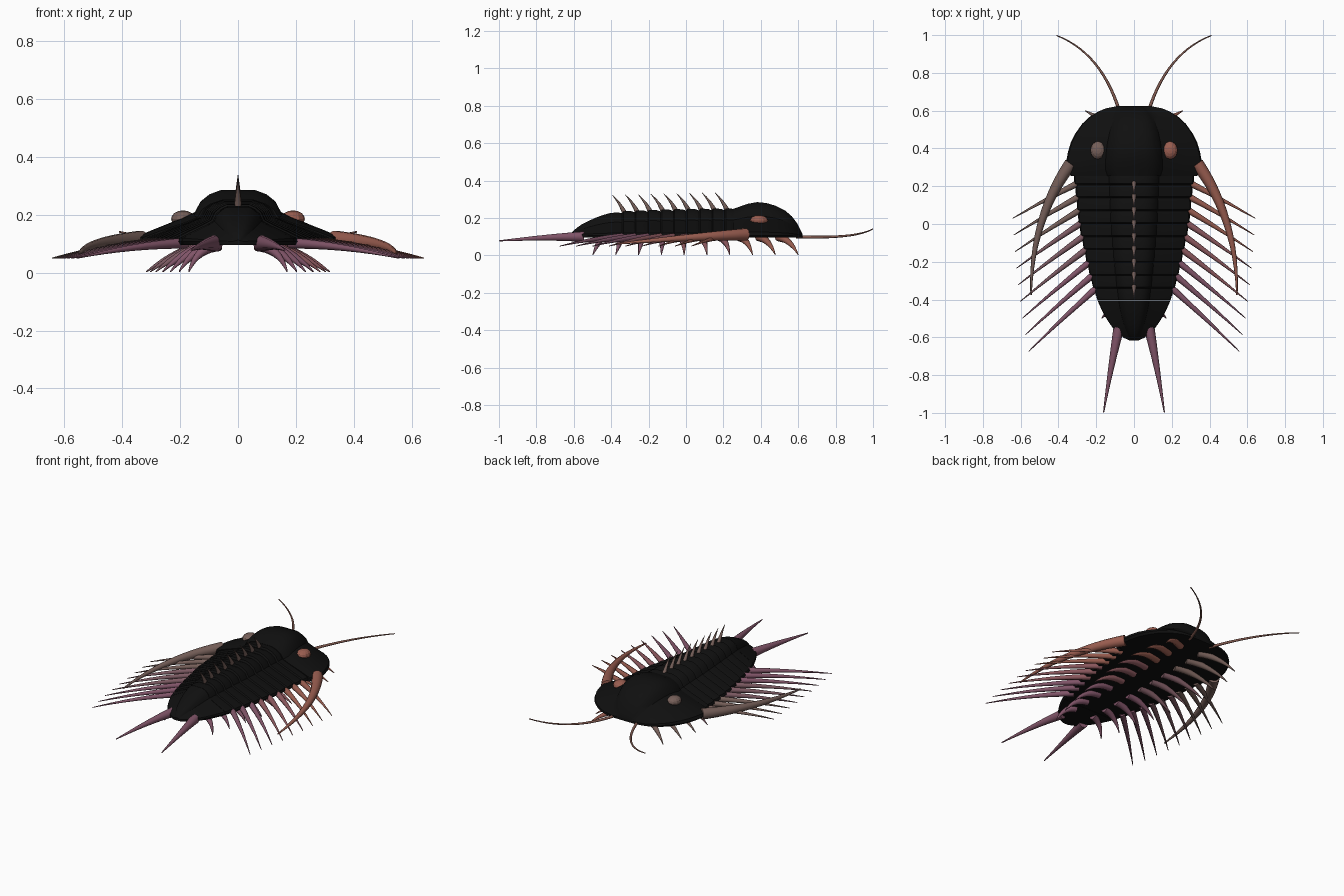
import bpy, bmesh, math
from mathutils import Vector

cube = bpy.data.objects.get("Cube")
if cube:
    bpy.data.objects.remove(cube, do_unlink=True)


def material(name, rgb):
    m = bpy.data.materials.new(name)
    m.use_nodes = True
    color = (*rgb, 1)
    m.diffuse_color = color
    m.node_tree.nodes["Principled BSDF"].inputs["Base Color"].default_value = color
    return m


def mix(a, b, t):
    return tuple(u + (v - u) * t for u, v in zip(a, b))


RED, GREY, MAUVE = (0.32, 0.11, 0.08), (0.18, 0.115, 0.1), (0.22, 0.09, 0.14)
shell_black = material("shell black", (0.005, 0.005, 0.005))
brown = material("brown", (0.24, 0.11, 0.085))
mauve = material("mauve", MAUVE)
# Limb colours fade from the head colour of each side to mauve at the tail
fade = {
    1: [material("clay red", RED), material("dusty rose", mix(RED, MAUVE, 0.55)), mauve],
    -1: [material("grey brown", GREY), material("dusty plum", mix(GREY, MAUVE, 0.55)), mauve],
}
SIDES = ((1, "left"), (-1, "right"))


def finish(bm, name, mat, smooth=None):
    bmesh.ops.recalc_face_normals(bm, faces=bm.faces)
    mesh = bpy.data.meshes.new(name)
    bm.to_mesh(mesh)
    bm.free()
    mesh.materials.append(mat)
    obj = bpy.data.objects.new(name, mesh)
    bpy.context.collection.objects.link(obj)
    if smooth:
        bpy.ops.object.select_all(action="DESELECT")
        obj.select_set(True)
        bpy.context.view_layer.objects.active = obj
        bpy.ops.object.shade_smooth_by_angle(angle=math.radians(smooth))
    return obj


def loft(bm, rings):
    loops = [[bm.verts.new(p) for p in ring] for ring in rings]
    n = len(loops[0])
    for a, b in zip(loops, loops[1:]):
        for i in range(n):
            j = (i + 1) % n
            bm.faces.new((a[i], a[j], b[j], b[i]))
    bm.faces.new(loops[0])
    bm.faces.new(loops[-1])


def spike(name, mat, start, bend, end, r0, r1=0.002, sides=8, steps=8, side=1, bulge=0.0):
    """Tapered tube along a bent path, mirrored when side is -1."""
    a, b, c = (Vector((p[0] * side, p[1], p[2])) for p in (start, bend, end))
    rings = []
    for k in range(steps + 1):
        t = k / steps
        centre = a * (1 - t) ** 2 + b * 2 * t * (1 - t) + c * t * t
        q = ((b - a) * (1 - t) + (c - b) * t).to_track_quat("Z", "Y")
        r = r0 + (r1 - r0) * t + bulge * r0 * math.sin(math.pi * t)
        rings.append([centre + q @ Vector((r * math.cos(u), r * math.sin(u), 0))
                      for u in (2 * math.pi * i / sides for i in range(sides))])
    bm = bmesh.new()
    loft(bm, rings)
    return finish(bm, name, mat, 50)


def interp(table, y):
    for (y0, *v0), (y1, *v1) in zip(table, table[1:]):
        if y0 >= y >= y1:
            return mix(v0, v1, (y0 - y) / (y0 - y1))
    return table[-1][1:]


# Cross-section: central lobe, furrow and side lobes as (width, height) fractions
HALF = [(1, 0), (0.98, 0.1), (0.8, 0.26), (0.55, 0.46), (0.42, 0.58),
        (0.37, 0.78), (0.28, 0.92), (0.17, 1)]
SECTION = HALF + [(-x, z) for x, z in reversed(HALF)]
FLOOR = 0.095


def body_ring(y, width, top, lift=0.0):
    ring = [(x * width, y, FLOOR + 0.012 + lift + z * (top - FLOOR - 0.012)) for x, z in SECTION]
    return ring + [(-width * 0.96, y, FLOOR), (width * 0.96, y, FLOOR)]


def shell(name, rows):
    bm = bmesh.new()
    loft(bm, [body_ring(*row) for row in rows])
    return finish(bm, name, shell_black, 30)


# Head shield: y, half width, crown height
HEAD = [(0.624, 0.09, 0.112), (0.612, 0.15, 0.135), (0.595, 0.19, 0.17), (0.565, 0.238, 0.21),
        (0.53, 0.275, 0.24), (0.48, 0.31, 0.265), (0.43, 0.335, 0.28), (0.38, 0.35, 0.285),
        (0.33, 0.359, 0.276), (0.29, 0.36, 0.262), (0.255, 0.335, 0.25)]
shell("head_shield", HEAD)

# Body segments, each slightly arched so that the joints show
BODY = [(0.28, 0.325, 0.252), (0.15, 0.308, 0.252), (0, 0.294, 0.25), (-0.2, 0.252, 0.244),
        (-0.32, 0.222, 0.238), (-0.42, 0.188, 0.225), (-0.5, 0.148, 0.195),
        (-0.56, 0.105, 0.165), (-0.6, 0.06, 0.135), (-0.618, 0.02, 0.112)]
PITCH = 0.0685
rows = []
for i in range(10):
    for t, s in ((0, 0.965), (0.3, 0.99), (0.9, 1.0)):
        y = 0.275 - PITCH * (i + t)
        w, h = interp(BODY, y)
        rows.append((y, w * s, FLOOR + (h - FLOOR) * (s * 2 - 1)))
shell("body_segments", rows)

# Tail shield
tail_ys = [-0.405 - 0.213 * math.sin(math.pi / 2 * k / 8) for k in range(9)]
shell("tail_shield", [(y, *interp(BODY, y)) for y in tail_ys])

# Row of spines on the back
for i in range(9):
    y = 0.222 - PITCH * i
    z = interp(BODY, y)[1]
    spike(f"back_spine_{i + 1}", fade[-1][0], (0, y, z - 0.015), (0, y - 0.025, z + 0.04),
          (0, y - 0.068, 0.337 - 0.0017 * i), 0.014, 0.001, steps=4)

for side, label in SIDES:
    colours = fade[side]

    # Domed eye
    bm = bmesh.new()
    bmesh.ops.create_uvsphere(bm, u_segments=12, v_segments=8, radius=1)
    for v in bm.verts:
        v.co = Vector((side * 0.19 + v.co.x * 0.041, 0.39 + v.co.y * 0.048, 0.186 + v.co.z * 0.029))
    finish(bm, f"eye_{label}", colours[0])

    # Feeler, cheek spine and tail spine
    spike(f"antenna_{label}", brown, (0.075, 0.59, 0.1), (0.17, 0.905, 0.088), (0.41, 0.998, 0.141),
          0.009, 0.003, steps=14, side=side)
    spike(f"cheek_spine_{label}", colours[0], (0.335, 0.32, 0.112), (0.545, 0.03, 0.1),
          (0.545, -0.375, 0.062), 0.034, 0.004, sides=10, steps=12, side=side)
    spike(f"tail_spine_{label}", mauve, (0.08, -0.55, 0.1), (0.118, -0.73, 0.1),
          (0.161, -0.998, 0.078), 0.029, 0.003, sides=10, steps=10, side=side)

    # Long swept spines, one from each segment edge
    for i in range(9):
        f = i / 8
        y = 0.225 - PITCH * i
        w = interp(BODY, y)[0]
        start = (w - 0.04, y, 0.102)
        tip = (0.642 - 0.05 * f - 0.035 * f ** 3, 0.03 - 0.088 * i, 0.05)
        bend = ((start[0] + tip[0]) / 2, (start[1] + tip[1]) / 2 + 0.008, 0.094)
        spike(f"side_spine_{label}_{i + 1}", colours[min(2, i // 3)], start, bend, tip,
              0.019, 0.002, side=side)

    # Walking legs below the body
    for i in range(10):
        y = 0.6 - 0.122 * i
        f = abs(i - 2.5) / 6.5
        reach = 0.32 - 0.15 * f ** 1.5 - (0.025 if i == 0 else 0)
        spike(f"walking_leg_{label}_{i + 1}", colours[min(2, i * 3 // 8)],
              (0.065, y * 0.86 - 0.02, 0.098), (0.065 + reach * 0.45, y * 0.93, 0.085),
              (reach, y, 0.003), 0.024, 0.002, side=side, bulge=0.1)
